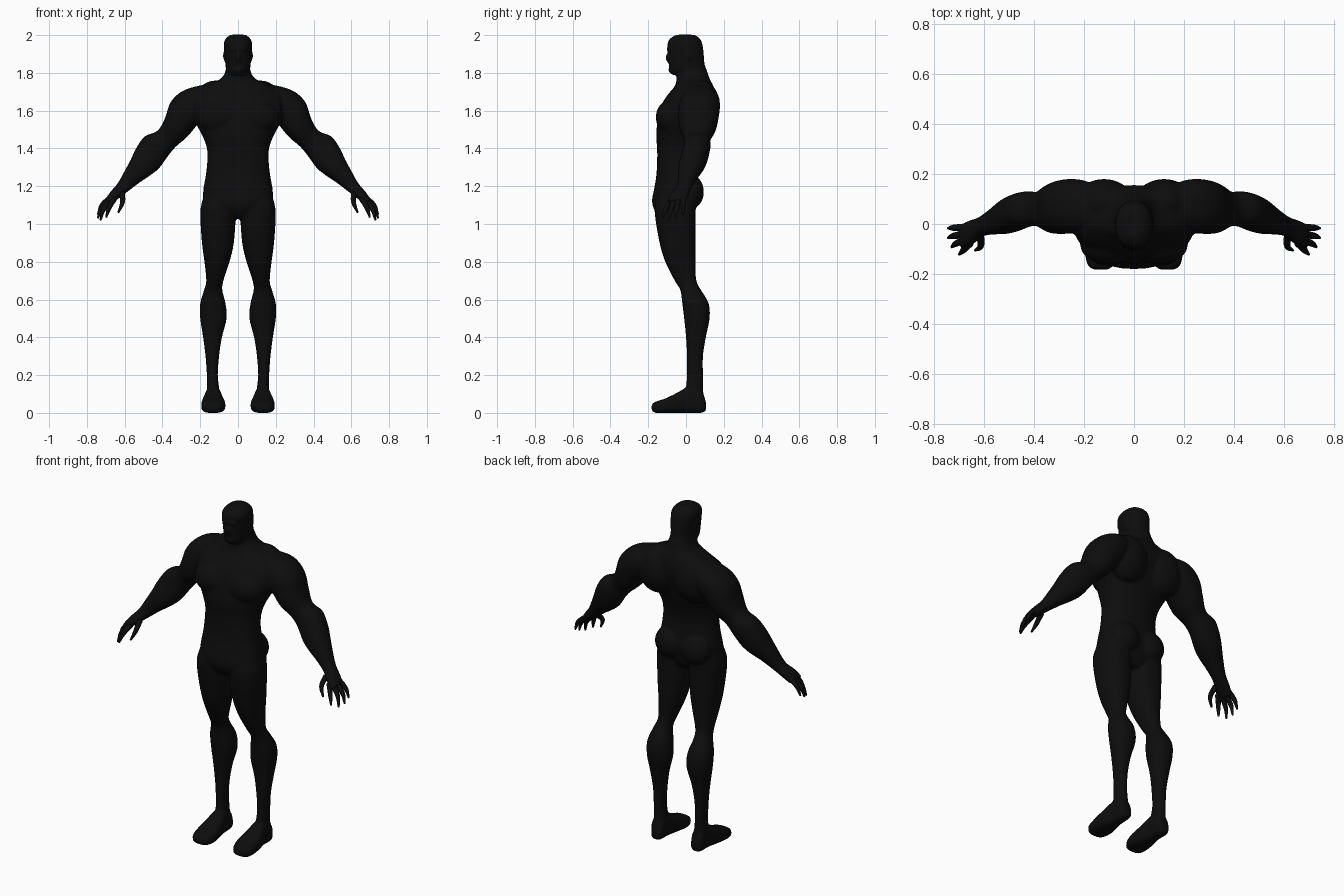
import bpy
import bmesh
from math import cos, sin, tau, copysign
from mathutils import Vector, Matrix

cube = bpy.data.objects.get("Cube")
if cube:
    bpy.data.objects.remove(cube)

black = bpy.data.materials.new("matte black")
black.use_nodes = True
shade = (0.004, 0.004, 0.004, 1)
black.diffuse_color = shade
black.node_tree.nodes["Principled BSDF"].inputs["Base Color"].default_value = shade

X, Y, Z = Vector((1, 0, 0)), Vector((0, 1, 0)), Vector((0, 0, 1))
SIDES = {"left": 1, "right": -1}
SEGMENTS, STEPS = 28, 4


def spline(a, b, c, d, t):
    """Smooth blend from row b to row c."""
    return [q + t / 2 * (r - p + t * (2 * p - 5 * q + 4 * r - s + t * (3 * (q - r) + s - p)))
            for p, q, r, s in zip(a, b, c, d)]


def loft(bm, rows, axes=(X, Y, Z), origin=Vector(), side=1, power=2.3):
    """Skin rounded sections; each row is position, u min, u max, v min, v max."""
    u_axis, v_axis, along = axes
    padded = [rows[0], *rows, rows[-1]]
    sections = [spline(*padded[i:i + 4], k / STEPS)
                for i in range(len(rows) - 1) for k in range(STEPS)]
    sections.append(rows[-1])
    rings = []
    for w, u0, u1, v0, v1 in sections:
        ring = []
        for i in range(SEGMENTS):
            angle = tau * i / SEGMENTS
            c, s = (copysign(abs(f) ** (2 / power), f) for f in (cos(angle), sin(angle)))
            p = (origin + along * w + u_axis * ((u0 + u1 + c * (u1 - u0)) / 2)
                 + v_axis * ((v0 + v1 + s * (v1 - v0)) / 2))
            ring.append(bm.verts.new((p.x * side, p.y, p.z)))
        rings.append(ring)
    for low, high in zip(rings, rings[1:]):
        for i in range(SEGMENTS):
            j = (i + 1) % SEGMENTS
            bm.faces.new((low[i], low[j], high[j], high[i]))
    bm.faces.new(rings[0])
    bm.faces.new(rings[-1])


def muscle(bm, centre, radii, side=1):
    """Ellipsoid bulge."""
    x, y, z = centre
    bmesh.ops.create_uvsphere(
        bm, u_segments=24, v_segments=16, radius=1,
        matrix=Matrix.Translation((x * side, y, z)) @ Matrix.Diagonal((*radii, 1)))


def symmetric(rows):
    return [(z, -half, half, front, back) for z, half, front, back in rows]


bm = bmesh.new()

# Torso and neck
loft(bm, symmetric([
    (1.03, .06, -.13, .02), (1.07, .14, -.165, .045), (1.12, .18, -.18, .06),
    (1.18, .184, -.17, .07), (1.25, .172, -.158, .06), (1.33, .163, -.153, .055),
    (1.4, .165, -.153, .07), (1.47, .19, -.158, .095), (1.55, .232, -.15, .125),
    (1.62, .245, -.135, .15), (1.68, .235, -.1, .155), (1.73, .18, -.06, .145),
    (1.77, .09, -.05, .125), (1.82, .064, -.048, .108), (1.86, .06, -.04, .09)]))

# Head, nose, brow and chin
loft(bm, symmetric([
    (1.79, .045, -.075, .08), (1.81, .062, -.086, .1), (1.86, .068, -.092, .097),
    (1.92, .073, -.095, .092), (1.96, .074, -.097, .085), (1.985, .062, -.08, .07),
    (2.002, .04, -.05, .045)]))
muscle(bm, (0, -.092, 1.88), (.013, .018, .026))
muscle(bm, (0, -.086, 1.925), (.05, .018, .012))
muscle(bm, (0, -.078, 1.815), (.03, .016, .016))

# Arm frame: the arm slopes down and outward from the shoulder
arm_axes = (Vector((.768, 0, .64)), Y, Vector((.64, 0, -.768)))
shoulder = Vector((.2, 0, 1.7))

for side in SIDES.values():
    # Chest, back, buttock and ear masses
    muscle(bm, (.1, -.085, 1.565), (.115, .075, .09), side)
    muscle(bm, (.12, .085, 1.62), (.12, .095, .14), side)
    muscle(bm, (.085, .025, 1.17), (.09, .07, .09), side)
    muscle(bm, (.07, .01, 1.89), (.01, .018, .028), side)

    # Arm and palm
    loft(bm, [
        (-.04, -.08, .01, .0, .13), (.02, -.09, .055, -.02, .17),
        (.08, -.1, .082, -.035, .18), (.15, -.1, .084, -.04, .175),
        (.23, -.1, .053, -.035, .16), (.305, -.087, .042, -.01, .13),
        (.37, -.087, .075, -.012, .13), (.45, -.092, .069, -.03, .115),
        (.51, -.08, .053, -.04, .095), (.575, -.061, .04, -.042, .062),
        (.65, -.044, .026, -.05, .03), (.71, -.03, .026, -.085, .015),
        (.76, -.018, .022, -.1, .0)], arm_axes, shoulder, side)

    # Leg
    loft(bm, [
        (1.2, .05, .165, -.12, .05), (1.12, .02, .19, -.16, .055),
        (1.05, .012, .2, -.165, .05), (.9, .022, .191, -.14, .05),
        (.8, .045, .178, -.11, .05), (.7, .077, .168, -.06, .055),
        (.65, .083, .18, -.03, .08), (.58, .066, .2, -.02, .12),
        (.5, .06, .2, -.01, .125), (.4, .085, .185, .0, .105),
        (.3, .1, .172, .005, .09), (.2, .107, .165, .005, .09),
        (.13, .1, .165, .0, .09), (.04, .1, .17, .0, .1)], side=side)

    # Foot
    loft(bm, [
        (.105, .105, .155, .01, .06), (.08, .095, .17, .0, .12),
        (.02, .09, .172, .0, .14), (-.05, .075, .188, .0, .105),
        (-.11, .066, .195, .0, .076), (-.16, .08, .187, .0, .06),
        (-.182, .1, .165, .012, .045)], (X, Z, Y), side=side, power=3)

bmesh.ops.recalc_face_normals(bm, faces=bm.faces)
mesh = bpy.data.meshes.new("body")
bm.to_mesh(mesh)
bm.free()
mesh.materials.append(black)
body = bpy.data.objects.new("body", mesh)
bpy.context.collection.objects.link(body)

# Fuse the masses into one soft skin
skin = body.modifiers.new("fuse", "REMESH")
skin.mode = "VOXEL"
skin.voxel_size = .008
skin.use_smooth_shade = True
soften = body.modifiers.new("soften", "SMOOTH")
soften.factor = .5
soften.iterations = 4
bpy.context.view_layer.objects.active = body
body.select_set(True)
for name in ("fuse", "soften"):
    bpy.ops.object.modifier_apply(modifier=name)
bpy.ops.object.shade_smooth()

# Fingers: knuckle, joint and tip, tapering toward the tip
FINGERS = {
    "thumb": [(.615, -.045, 1.16), (.612, -.088, 1.115), (.634, -.105, 1.06)],
    "index_finger": [(.655, -.075, 1.135), (.682, -.105, 1.085), (.698, -.122, 1.035)],
    "middle_finger": [(.665, -.06, 1.13), (.71, -.078, 1.08), (.728, -.092, 1.02)],
    "ring_finger": [(.67, -.04, 1.135), (.722, -.048, 1.085), (.742, -.055, 1.03)],
    "little_finger": [(.665, -.015, 1.145), (.72, -.015, 1.1), (.742, -.017, 1.05)],
}
for label, side in SIDES.items():
    for finger, points in FINGERS.items():
        curve = bpy.data.curves.new(label + "_" + finger, "CURVE")
        curve.dimensions = "3D"
        curve.bevel_depth = .015
        curve.bevel_resolution = 3
        curve.use_fill_caps = True
        path = curve.splines.new("BEZIER")
        path.bezier_points.add(len(points) - 1)
        for knot, (x, y, z), size in zip(path.bezier_points, points, (1.1, .85, .35)):
            knot.co = (x * side, y, z)
            knot.radius = size
            knot.handle_left_type = knot.handle_right_type = "AUTO"
        curve.materials.append(black)
        digit = bpy.data.objects.new(curve.name, curve)
        bpy.context.collection.objects.link(digit)
